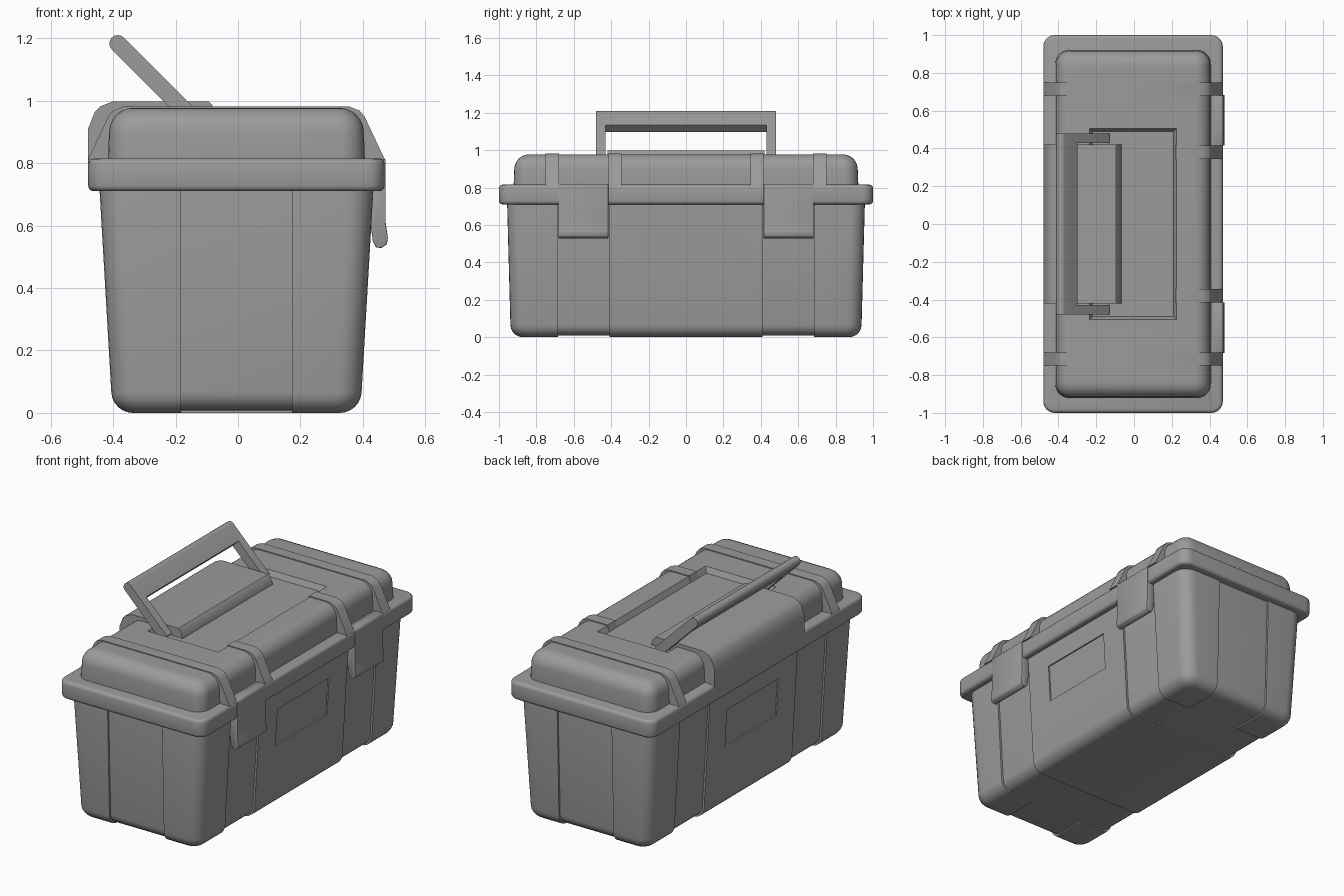
import bpy, bmesh, math
from mathutils import Vector, Matrix

old = bpy.data.objects.get("Cube")
if old:
    bpy.data.objects.remove(old, do_unlink=True)

GREY = (0.33, 0.33, 0.33, 1)
mat = bpy.data.materials.new("grey plastic")
mat.use_nodes = True
mat.diffuse_color = GREY
mat.node_tree.nodes["Principled BSDF"].inputs["Base Color"].default_value = GREY
CX = -0.005


def finish(bm, name):
    bmesh.ops.recalc_face_normals(bm, faces=bm.faces)
    me = bpy.data.meshes.new(name)
    bm.to_mesh(me)
    bm.free()
    me.materials.append(mat)
    ob = bpy.data.objects.new(name, me)
    bpy.context.collection.objects.link(ob)
    smooth(ob)
    return ob


def smooth(ob):
    bpy.ops.object.select_all(action='DESELECT')
    ob.select_set(True)
    bpy.context.view_layer.objects.active = ob
    bpy.ops.object.shade_smooth_by_angle(angle=math.radians(35))


def ring(bm, hx, hy, r, z, n=6):
    verts = []
    for i, (sx, sy) in enumerate([(1, 1), (-1, 1), (-1, -1), (1, -1)]):
        for k in range(n + 1):
            a = math.pi / 2 * (i + k / n)
            verts.append(bm.verts.new((CX + sx * (hx - r) + r * math.cos(a),
                                       sy * (hy - r) + r * math.sin(a), z)))
    return verts


def rounded_box(low, high, z0, z1, r, f0, f1, n=6):
    """Tapered box with round corners and filleted bottom and top edges."""
    bm = bmesh.new()
    steps = [(f0 * (1 - math.sin(a)), z0 + f0 * (1 - math.cos(a)))
             for a in [math.pi / 2 * k / n for k in range(n + 1)]]
    steps += [(f1 * (1 - math.cos(a)), z1 - f1 * (1 - math.sin(a)))
              for a in [math.pi / 2 * k / n for k in range(n + 1)]]
    rings = []
    for inset, z in steps:
        t = (z - z0) / (z1 - z0)
        hx, hy = [a + (b - a) * t - inset for a, b in zip(low, high)]
        rings.append(ring(bm, hx, hy, max(r - inset * 0.8, 0.008), z))
    for a, b in zip(rings, rings[1:]):
        for i in range(len(a)):
            j = (i + 1) % len(a)
            bm.faces.new((a[i], a[j], b[j], b[i]))
    bm.faces.new(rings[0][::-1])
    bm.faces.new(rings[-1])
    bmesh.ops.remove_doubles(bm, verts=bm.verts, dist=0.0002)
    return bm


def keep_side(bm, co, normal):
    """Cut away everything on the normal side and cap the cut."""
    res = bmesh.ops.bisect_plane(bm, geom=bm.verts[:] + bm.edges[:] + bm.faces[:],
                                 plane_co=co, plane_no=normal, clear_outer=True)
    edges = [e for e in res["geom_cut"] if isinstance(e, bmesh.types.BMEdge)]
    bmesh.ops.contextual_create(bm, geom=edges)


def prism(name, points, y0, y1, bevel=0.0):
    """Side profile in x and z, extruded along y."""
    bm = bmesh.new()
    face = bm.faces.new([bm.verts.new((x, y0, z)) for x, z in points])
    ext = bmesh.ops.extrude_face_region(bm, geom=[face])
    bmesh.ops.translate(bm, vec=(0, y1 - y0, 0),
                        verts=[v for v in ext["geom"] if isinstance(v, bmesh.types.BMVert)])
    bmesh.ops.recalc_face_normals(bm, faces=bm.faces)
    if bevel:
        bmesh.ops.bevel(bm, geom=bm.edges[:], offset=bevel, segments=2,
                        affect='EDGES', profile=0.5)
    return finish(bm, name)


def cut(ob, size, loc, top_scale=1.0, tilt=0.0):
    """Subtract a box, optionally wider at its top."""
    bm = bmesh.new()
    bmesh.ops.create_cube(bm, size=1)
    for v in bm.verts:
        grow = top_scale if v.co.z > 0 else 0
        v.co = Vector((v.co.x * size[0] + math.copysign(grow, v.co.x),
                       v.co.y * size[1] + math.copysign(grow, v.co.y), v.co.z * size[2]))
    bmesh.ops.transform(bm, matrix=Matrix.Translation(loc) @ Matrix.Rotation(tilt, 4, 'Y'),
                        verts=bm.verts)
    cutter = finish(bm, "cutter")
    cutter.hide_render = True
    mod = ob.modifiers.new("recess", 'BOOLEAN')
    mod.operation, mod.solver, mod.object = 'DIFFERENCE', 'EXACT', cutter
    bpy.ops.object.select_all(action='DESELECT')
    bpy.context.view_layer.objects.active = ob
    ob.select_set(True)
    bpy.ops.object.modifier_apply(modifier=mod.name)
    bpy.data.objects.remove(cutter, do_unlink=True)
    smooth(ob)


def outer_shell():
    return rounded_box((0.397, 0.937), (0.44, 0.957), 0, 0.74, 0.08, 0.065, 0.005)


# Tub: recessed core, raised corner pads and raised middle section
finish(rounded_box((0.385, 0.925), (0.43, 0.947), 0.008, 0.74, 0.075, 0.06, 0.005), "tub_core")
for sx, side in ((1, "left"), (-1, "right")):
    for sy, end in ((1, "back"), (-1, "front")):
        pad = outer_shell()
        keep_side(pad, (CX + sx * 0.178, 0, 0), (-sx, 0, 0))
        keep_side(pad, (0, sy * 0.685, 0), (0, -sy, 0))
        finish(pad, f"corner_pad_{end}_{side}")
middle = outer_shell()
for s in (1, -1):
    keep_side(middle, (0, s * 0.41, 0), (0, s, 0))
middle_section = finish(middle, "tub_middle")
for s in (1, -1):
    cut(middle_section, (0.03, 0.48, 0.22), (CX + s * 0.432, 0, 0.48), 0, s * 0.058)

# Rim and lid with a sunken top tray
finish(rounded_box((0.475, 1.0), (0.475, 1.0), 0.71, 0.815, 0.06, 0.018, 0.018, 3), "rim")
lid = finish(rounded_box((0.412, 0.922), (0.405, 0.915), 0.80, 0.977, 0.075, 0.004, 0.075), "lid")
cut(lid, (0.43, 0.98, 0.05), (CX, 0, 0.97), 0.025)

# Ribs running over the lid down to the rim
for s, end in ((1, "back"), (-1, "front")):
    half = [(0.475, 0.812), (0.41, 0.95), (0.395, 0.968), (0.36, 0.982)]
    y0, y1 = sorted((s * 0.68, s * 0.75))
    prism(f"outer_rib_{end}", [(CX + x, z) for x, z in half]
          + [(CX - x, z) for x, z in half[::-1]], y0, y1)
    y0, y1 = sorted((s * 0.345, s * 0.415))
    prism(f"inner_rib_{end}", [(CX + x, z) for x, z in half]
          + [(0.222, 0.982), (0.208, 0.94), (0.25, 0.812)], y0, y1)

# Hinge cover that carries the handle
prism("hinge_cover", [(-0.48, 0.75), (-0.48, 0.91), (-0.458, 0.965), (-0.44, 0.982),
                      (-0.40, 0.998), (-0.095, 0.998), (-0.082, 0.985), (-0.065, 0.94),
                      (-0.065, 0.85), (-0.3, 0.75)], -0.42, 0.42)

# Latches
for s, end in ((1, "back"), (-1, "front")):
    y0, y1 = sorted((s * 0.415, s * 0.682))
    prism(f"latch_{end}", [(0.42, 0.82), (0.465, 0.82), (0.473, 0.81), (0.473, 0.61),
                           (0.48, 0.56), (0.477, 0.54), (0.46, 0.528), (0.442, 0.53),
                           (0.432, 0.55), (0.425, 0.6)], y0, y1, 0.003)


# Tilted handle: two arms and a grip with a round outer edge
def handle_profile(length, r=0.027):
    tip, d, n = Vector((-0.385, 1.183)), Vector((0.7071, -0.7071)), Vector((0.7071, 0.7071))
    pts = [tip + d * length + n * r]
    for k in range(9):
        a = math.pi * k / 8
        pts.append(tip + n * r * math.cos(a) - d * r * math.sin(a))
    return [tuple(p) for p in pts + [tip + d * length - n * r]]


prism("handle_grip", handle_profile(0.096), -0.44, 0.44)
for s, end in ((1, "back"), (-1, "front")):
    y0, y1 = sorted((s * 0.43, s * 0.48))
    prism(f"handle_arm_{end}", handle_profile(0.335), y0, y1)
